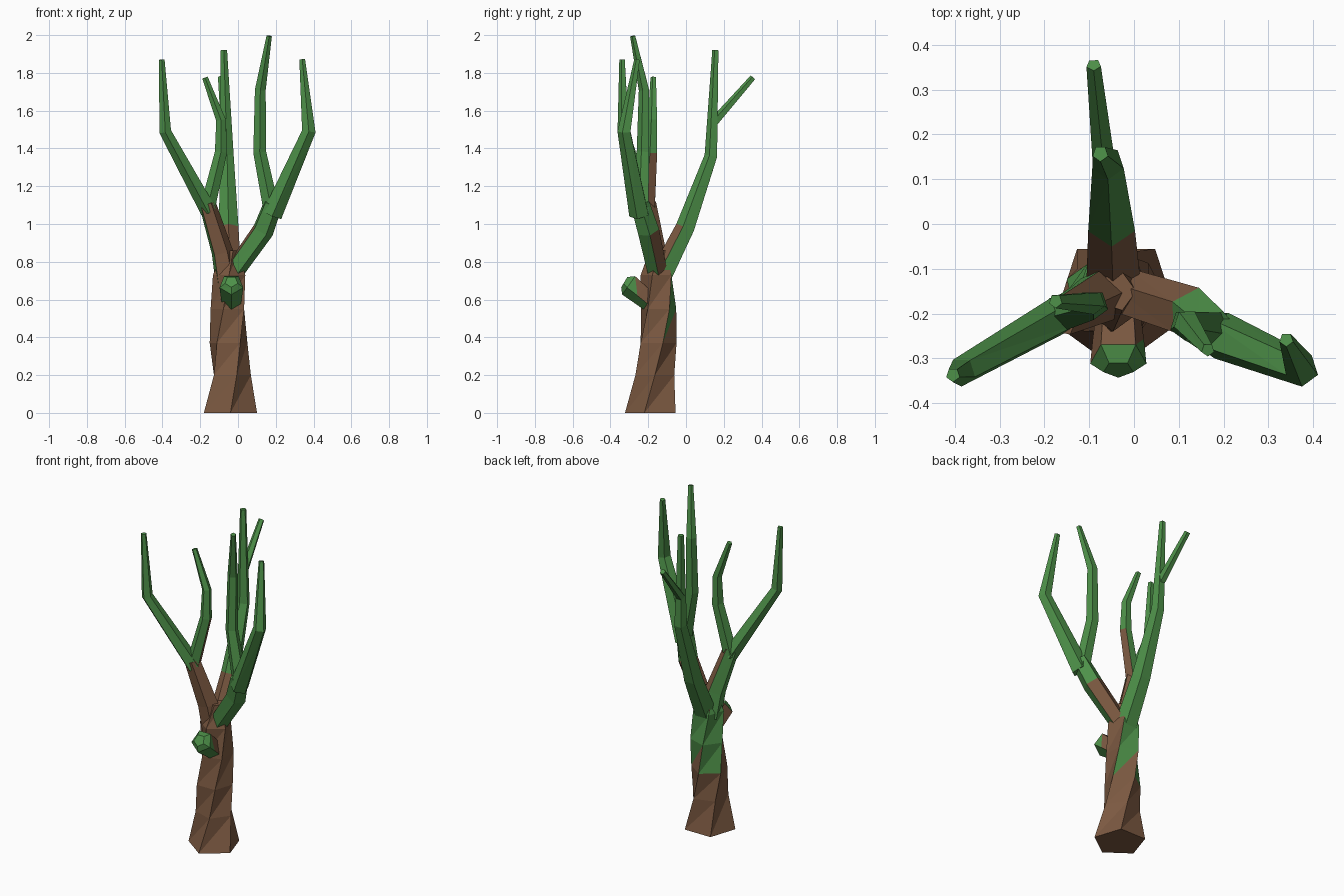
import bpy, bmesh, math
from mathutils import Vector

if "Cube" in bpy.data.objects:
    bpy.data.objects.remove(bpy.data.objects["Cube"], do_unlink=True)


def material(name, rgb):
    m = bpy.data.materials.new(name)
    m.use_nodes = True
    m.diffuse_color = (*rgb, 1)
    m.node_tree.nodes["Principled BSDF"].inputs["Base Color"].default_value = (*rgb, 1)
    return m


BARK = material("brown bark", (0.20, 0.10, 0.053))
MOSS = material("green moss", (0.075, 0.28, 0.066))
SIDES = 5


def limb(name, path, green, phase=-90, twist=0, level=False):
    """Five-sided tube through (x, y, z, radius) points; green(centre, normal) picks moss."""
    pts = [Vector(p[:3]) for p in path]
    bm = bmesh.new()
    rings = []
    for i, p in enumerate(pts):
        before = (p - pts[i - 1]).normalized() if i else Vector()
        after = (pts[i + 1] - p).normalized() if i < len(pts) - 1 else Vector()
        t = Vector((0, 0, 1)) if level else (before + after).normalized()
        u = (Vector((1, 0, 0)) - t * t.x).normalized()
        v = t.cross(u)
        ring = []
        for k in range(SIDES):
            a = math.radians(phase + twist * i) + math.tau * k / SIDES
            ring.append(bm.verts.new(p + (u * math.cos(a) + v * math.sin(a)) * path[i][3]))
        rings.append(ring)
    for low, high in zip(rings, rings[1:]):
        for k in range(SIDES):
            n = (k + 1) % SIDES
            bm.faces.new((low[k], low[n], high[n]))
            bm.faces.new((low[k], high[n], high[k]))
    bm.faces.new(rings[0][::-1])
    bm.faces.new(rings[-1])
    bm.normal_update()
    for f in bm.faces:
        f.material_index = int(green(f.calc_center_median(), f.normal))
    mesh = bpy.data.meshes.new(name)
    bm.to_mesh(mesh)
    bm.free()
    mesh.materials.append(BARK)
    mesh.materials.append(MOSS)
    obj = bpy.data.objects.new(name, mesh)
    bpy.context.collection.objects.link(obj)
    return obj


def all_green(c, n):
    return True


# Trunk, with a mossy patch on its back
limb("trunk",
     [(-0.04, -0.175, 0, 0.148), (-0.04, -0.165, 0.2, 0.108), (-0.05, -0.155, 0.37, 0.105),
      (-0.047, -0.145, 0.55, 0.098), (-0.047, -0.15, 0.73, 0.09), (-0.04, -0.15, 0.86, 0.045)],
     lambda c, n: 0.38 < c.z < 0.8 and n.y * 0.85 - n.x * 0.5 > 0.5,
     twist=18, level=True)

# Broken stub on the front of the trunk
limb("front_stub",
     [(-0.035, -0.17, 0.57, 0.05), (-0.035, -0.245, 0.635, 0.06),
      (-0.035, -0.3, 0.68, 0.066), (-0.035, -0.325, 0.695, 0.035)],
     lambda c, n: c.y < -0.27 or n.z < -0.3)

# Right side: forked branch, bare on its upper inner side
limb("right_branch",
     [(-0.06, -0.15, 0.7, 0.066), (-0.085, -0.165, 0.85, 0.06), (-0.165, -0.205, 1.11, 0.047)],
     lambda c, n: n.x < -0.3 or n.y > 0.75, phase=-60)
limb("right_outer_twig",
     [(-0.155, -0.2, 1.07, 0.046), (-0.385, -0.33, 1.49, 0.033), (-0.404, -0.337, 1.87, 0.016)],
     all_green)
limb("right_inner_twig",
     [(-0.165, -0.2, 1.07, 0.042), (-0.09, -0.18, 1.38, 0.034),
      (-0.09, -0.175, 1.55, 0.027), (-0.175, -0.172, 1.775, 0.016)],
     lambda c, n: not (1.08 < c.z < 1.38 and n.x > 0.6))

# Left side: heavier forked branch, bare on its back and underside
limb("left_branch",
     [(-0.03, -0.15, 0.74, 0.055), (0.13, -0.2, 0.965, 0.06), (0.185, -0.245, 1.11, 0.053)],
     lambda c, n: c.z > 0.95 or n.y < -0.25, phase=-70)
limb("left_outer_twig",
     [(0.18, -0.245, 1.05, 0.056), (0.375, -0.325, 1.49, 0.038), (0.34, -0.258, 1.87, 0.016)],
     all_green)
limb("left_inner_twig",
     [(0.18, -0.235, 1.06, 0.045), (0.115, -0.225, 1.38, 0.036),
      (0.118, -0.22, 1.71, 0.03), (0.165, -0.281, 1.995, 0.015)],
     all_green)

# Back branch with its side twig
limb("back_branch",
     [(-0.045, -0.13, 0.72, 0.065), (-0.05, 0.0, 0.98, 0.055), (-0.058, 0.135, 1.36, 0.037),
      (-0.075, 0.157, 1.92, 0.018)],
     lambda c, n: not (c.z < 0.97 and n.y < -0.3))
limb("back_twig",
     [(-0.068, 0.15, 1.54, 0.026), (-0.09, 0.355, 1.775, 0.017)],
     all_green)
